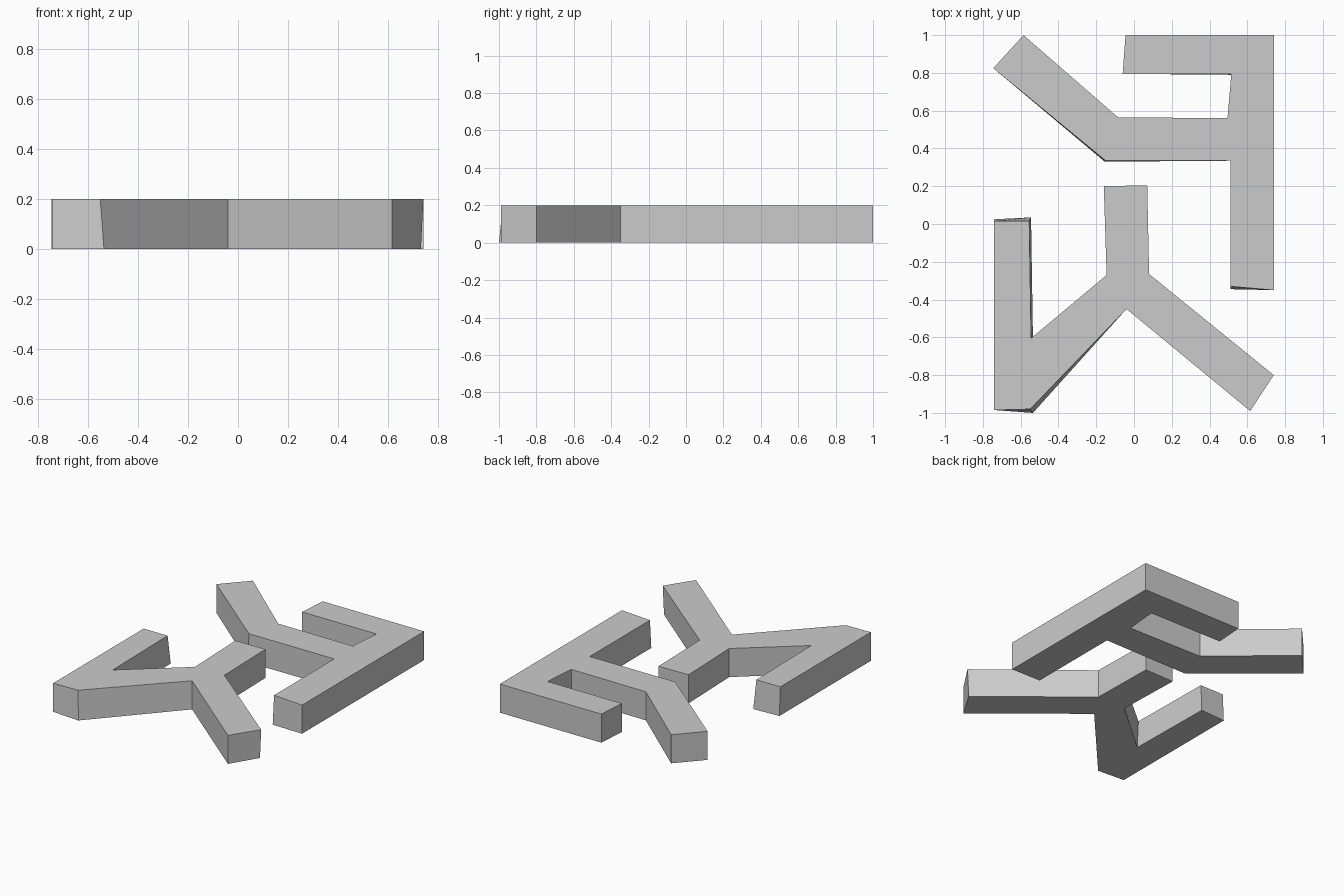
import bpy
import bmesh

default_cube = bpy.data.objects.get("Cube")
if default_cube:
    bpy.data.objects.remove(default_cube, do_unlink=True)

HEIGHT = 0.2


def make_material(name, color):
    material = bpy.data.materials.new(name)
    material.use_nodes = True
    material.diffuse_color = color
    material.node_tree.nodes["Principled BSDF"].inputs["Base Color"].default_value = color
    return material


def make_slab(name, outline, foot_shifts, material):
    """Raise an outline into a flat-sided slab; foot_shifts lean single corners at the base."""
    bm = bmesh.new()
    base = bm.faces.new([bm.verts.new((x, y, 0)) for x, y in outline])
    feet = list(base.verts)
    raised = bmesh.ops.extrude_face_region(bm, geom=[base], use_keep_orig=True)
    for item in raised["geom"]:
        if isinstance(item, bmesh.types.BMVert):
            item.co.z = HEIGHT
    for index, (dx, dy) in foot_shifts.items():
        feet[index].co.x += dx
        feet[index].co.y += dy
    bmesh.ops.recalc_face_normals(bm, faces=bm.faces[:])
    mesh = bpy.data.meshes.new(name)
    bm.to_mesh(mesh)
    bm.free()
    mesh.materials.append(material)
    slab = bpy.data.objects.new(name, mesh)
    bpy.context.collection.objects.link(slab)
    return slab


grey = make_material("light grey", (0.6, 0.6, 0.6, 1))

# Rear slab: long bar with a short arm and a bent arm
rear_outline = [
    (-.745, .825), (-.15, .335), (.51, .335), (.51, -.33),
    (.74, -.35), (.74, 1), (-.045, 1), (-.06, .795),
    (.515, .795), (.495, .56), (-.085, .565), (-.585, 1),
]
make_slab("rear_bent_slab", rear_outline,
          {1: (-.005, -.005), 3: (0, -.015), 8: (0, -.005), 9: (0, -.005)}, grey)

# Front slab: three-way fork joined to an upright bar
front_outline = [
    (-.74, -.985), (-.55, -.98), (-.04, -.45), (.615, -.99),
    (.74, -.8), (.08, -.265), (.07, .205), (-.16, .2),
    (-.145, -.27), (-.545, -.605), (-.555, .015), (-.74, .015),
]
make_slab("front_forked_slab", front_outline,
          {1: (.015, -.02), 4: (-.01, 0), 9: (.01, 0), 10: (.01, .02), 11: (0, .01)}, grey)
